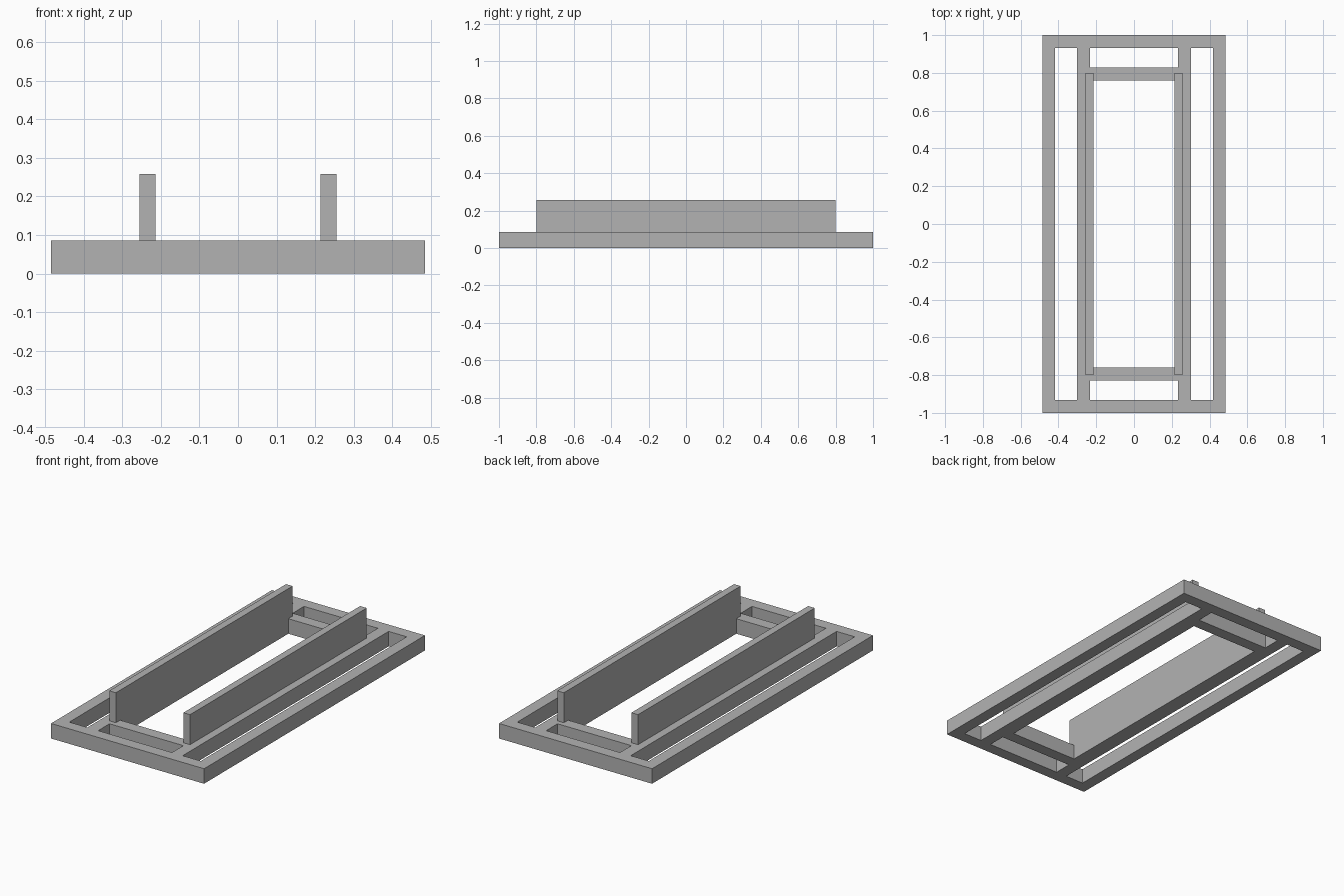
import bpy

cube = bpy.data.objects.get("Cube")
if cube:
    bpy.data.objects.remove(cube, do_unlink=True)

grey = bpy.data.materials.new("plain grey")
grey.use_nodes = True
colour = (0.45, 0.45, 0.45, 1)
grey.diffuse_color = colour
grey.node_tree.nodes["Principled BSDF"].inputs["Base Color"].default_value = colour

BAR = 0.068         # width of every frame bar
DECK = 0.086        # frame height
HALF_W = 0.485
HALF_L = 1.0
FIN_X = 0.235       # fins stand on the inner edge of the inner rails


def box(name, x, y, z):
    """Box from (min, max) pairs."""
    spans = (x, y, z)
    bpy.ops.mesh.primitive_cube_add(size=1, location=[(a + b) / 2 for a, b in spans])
    ob = bpy.context.object
    ob.name = name
    ob.scale = [b - a for a, b in spans]
    bpy.ops.object.transform_apply(location=False, rotation=False, scale=True)
    ob.data.materials.append(grey)


def mirrored(side, near, far):
    return tuple(sorted((side * near, side * far)))


# Long rails and upright fins, left and right
inner_end = HALF_L - BAR
for side, label in ((1, "left"), (-1, "right")):
    box(f"{label}_outer_rail", mirrored(side, HALF_W - BAR, HALF_W),
        (-inner_end, inner_end), (0, DECK))
    box(f"{label}_inner_rail", mirrored(side, FIN_X - 0.001, FIN_X + BAR - 0.001),
        (-inner_end, inner_end), (0, DECK))
    box(f"{label}_fin", mirrored(side, FIN_X - 0.021, FIN_X + 0.021),
        (-0.8, 0.8), (0, 0.258))

# End bars and cross bars, front and back
for side, label in ((-1, "front"), (1, "back")):
    box(f"{label}_end_bar", (-HALF_W, HALF_W),
        mirrored(side, inner_end, HALF_L), (0, DECK))
    box(f"{label}_cross_bar", (-FIN_X, FIN_X),
        mirrored(side, 0.761, 0.829), (0, DECK))
